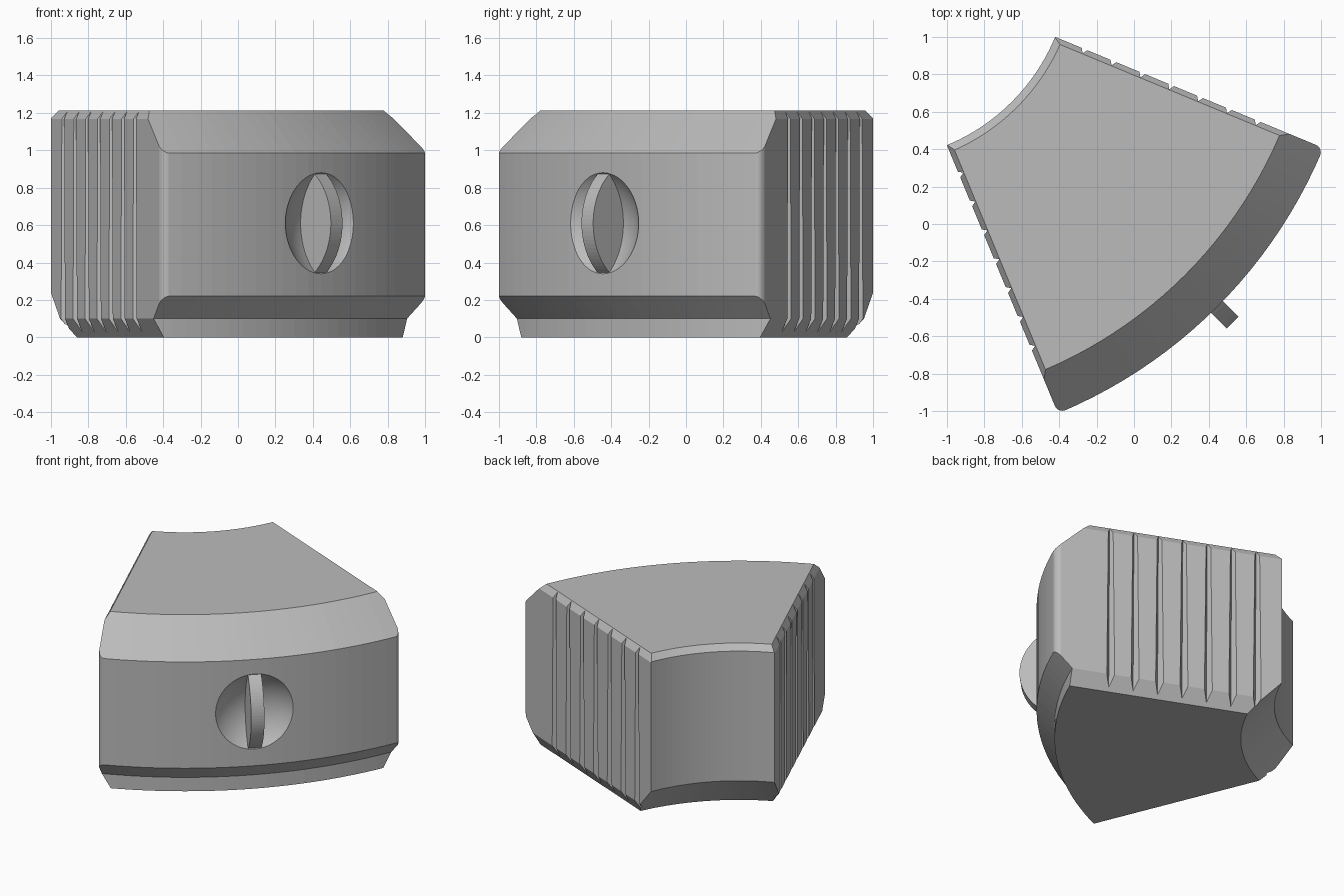
import bpy, bmesh, math
from math import cos, sin, radians
from mathutils import Vector, Matrix

cube = bpy.data.objects.get("Cube")
if cube:
    bpy.data.objects.remove(cube, do_unlink=True)

HALF = radians(22.5)
R_IN, R_OUT, HEIGHT, MID = 1.07, 2.622, 1.213, 0.61
PLACE = Matrix.Translation((-1.41, 1.41, 0)) @ Matrix.Rotation(radians(-45), 4, 'Z')

grey = bpy.data.materials.new("plain grey")
grey.use_nodes = True
grey.diffuse_color = (0.5, 0.5, 0.5, 1)
grey.node_tree.nodes["Principled BSDF"].inputs["Base Color"].default_value = (0.5, 0.5, 0.5, 1)


def add_object(name, bm):
    bmesh.ops.recalc_face_normals(bm, faces=bm.faces)
    mesh = bpy.data.meshes.new(name)
    bm.to_mesh(mesh)
    bm.free()
    mesh.materials.append(grey)
    obj = bpy.data.objects.new(name, mesh)
    obj.matrix_world = PLACE
    bpy.context.collection.objects.link(obj)
    return obj


def slice_off(bm, point, normal):
    """Remove everything beyond a plane and cap the cut."""
    geom = bm.verts[:] + bm.edges[:] + bm.faces[:]
    cut = bmesh.ops.bisect_plane(bm, geom=geom, dist=1e-6, plane_co=point,
                                 plane_no=normal, clear_outer=True)["geom_cut"]
    edges = [e for e in cut if isinstance(e, bmesh.types.BMEdge)]
    if edges:
        bmesh.ops.edgenet_fill(bm, edges=edges)


# Wedge body: lathed profile, trimmed to a 45 degree sector
profile = [(1.29, 0), (2.505, 0), (2.505, 0.1), (R_OUT, 0.22), (R_OUT, 0.985),
           (2.38, HEIGHT), (R_IN + 0.04, HEIGHT), (R_IN, HEIGHT - 0.04), (R_IN, 0.24)]
bm = bmesh.new()
start = Matrix.Rotation(radians(-26), 3, 'Z')
ring = [bm.verts.new(start @ Vector((r, 0, z))) for r, z in profile]
edges = [bm.edges.new((ring[i - 1], ring[i])) for i in range(len(ring))]
bmesh.ops.spin(bm, geom=ring + edges, cent=(0, 0, 0), axis=(0, 0, 1),
               angle=radians(52), steps=26)
bmesh.ops.recalc_face_normals(bm, faces=bm.faces)

FILLET = 0.045
for s in (1, -1):
    along = Vector((cos(HALF), s * sin(HALF), 0))
    out = Vector((-sin(HALF), s * cos(HALF), 0))
    up = Vector((0, 0, 1))
    slice_off(bm, (0, 0, 0), out)
    # bottom and top side chamfers
    slice_off(bm, 0.1 * up, out * 0.1 - up * 0.06)
    slice_off(bm, (HEIGHT - 0.045) * up, out * 0.045 + up * 0.028)
    # rounded outer corner
    reach = math.sqrt((R_OUT - FILLET) ** 2 - FILLET ** 2)
    centre = along * reach - out * FILLET
    for k in range(1, 6):
        a = radians(15 * k)
        n = along * cos(a) + out * sin(a)
        slice_off(bm, centre + n * FILLET, n)
body = add_object("wedge_body", bm)

# Cutter for the tapered V grooves on both sides
bm = bmesh.new()
for s in (1, -1):
    along = Vector((cos(HALF), s * sin(HALF), 0))
    out = Vector((-sin(HALF), s * cos(HALF), 0))
    for i in range(7):
        loops = []
        for z, w, d in ((-0.02, 0.028, 0.045), (HEIGHT + 0.02, 0.016, 0.025)):
            section = [(-w, 0.02), (w, 0.02), (w, 0), (0, -d), (-w, 0)]
            loops.append([bm.verts.new(along * (1.24 + 0.167 * i + u) + out * v
                                       + Vector((0, 0, z))) for u, v in section])
        low, high = loops
        bm.faces.new(low)
        bm.faces.new(high)
        for j in range(5):
            bm.faces.new((low[j - 1], low[j], high[j], high[j - 1]))
grooves = add_object("groove_cutter", bm)

# Cutter for the round dish in the outer face
bm = bmesh.new()
bmesh.ops.create_uvsphere(bm, u_segments=96, v_segments=64, radius=0.38,
                          matrix=Matrix.Translation((R_OUT + 0.267, 0, MID))
                          @ Matrix.Rotation(radians(90), 4, 'Y'))
dish = add_object("dish_cutter", bm)

for cutter in (grooves, dish):
    cutter.hide_render = True
    mod = body.modifiers.new(cutter.name, 'BOOLEAN')
    mod.operation, mod.solver, mod.object = 'DIFFERENCE', 'EXACT', cutter

# Bake the cuts and drop the cutters
bpy.context.view_layer.update()
graph = bpy.context.evaluated_depsgraph_get()
cut_mesh = bpy.data.meshes.new_from_object(body.evaluated_get(graph))
body.modifiers.clear()
body.data = cut_mesh
for cutter in (grooves, dish):
    bpy.data.objects.remove(cutter, do_unlink=True)

# Half-round grip fin standing in the dish
bm = bmesh.new()
bmesh.ops.create_cone(bm, cap_ends=True, segments=96, radius1=0.345, radius2=0.345,
                      depth=0.088, matrix=Matrix.Translation((2.395, 0, MID))
                      @ Matrix.Rotation(radians(90), 4, 'X'))
add_object("grip_fin", bm)
